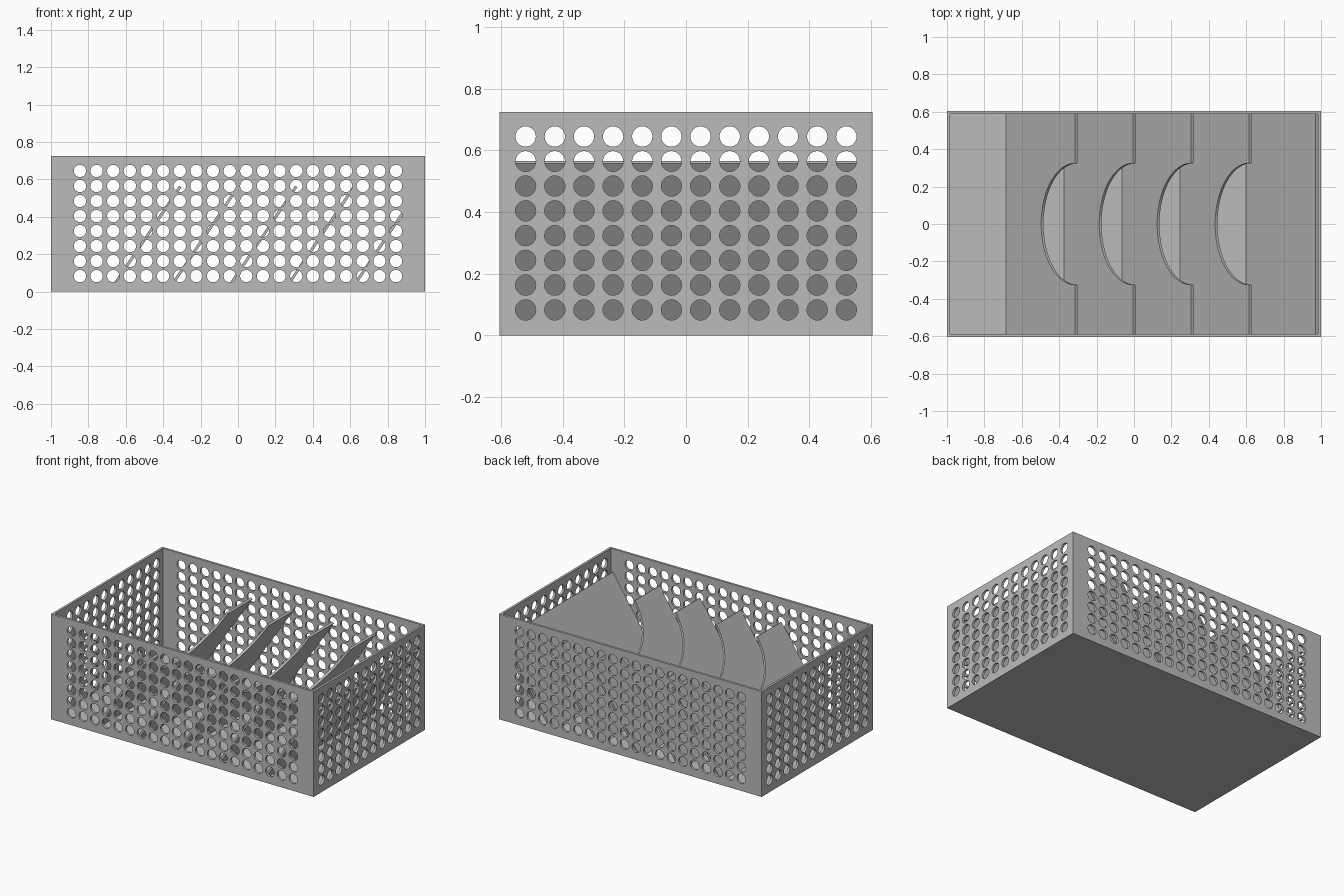
import bpy
from math import cos, sin, pi, atan2, hypot
from mathutils import Matrix

if "Cube" in bpy.data.objects:
    bpy.data.objects.remove(bpy.data.objects["Cube"], do_unlink=True)

LENGTH, DEPTH, HEIGHT, WALL = 2.0, 1.21, 0.725, 0.016
HOLE_R, ROWS = 0.033, 8

grey = bpy.data.materials.new("light grey")
grey.use_nodes = True
COLOUR = (0.5, 0.5, 0.5, 1)
grey.diffuse_color = COLOUR
grey.node_tree.nodes["Principled BSDF"].inputs["Base Color"].default_value = COLOUR


def arc(cx, cy, r, start, end, steps):
    return [(cx + r * cos(start + (end - start) * i / steps),
             cy + r * sin(start + (end - start) * i / steps)) for i in range(steps + 1)]


def rectangle(w, h):
    return [(-w / 2, 0), (w / 2, 0), (w / 2, h), (-w / 2, h)]


def sheet(name, outlines, thickness, matrix):
    """Flat sheet cut from closed outlines; inner outlines become holes."""
    curve = bpy.data.curves.new(name, 'CURVE')
    curve.dimensions = '2D'
    curve.fill_mode = 'BOTH'
    curve.extrude = thickness / 2
    for points in outlines:
        spline = curve.splines.new('POLY')
        spline.points.add(len(points) - 1)
        for p, (x, y) in zip(spline.points, points):
            p.co = (x, y, 0, 1)
        spline.use_cyclic_u = True
    helper = bpy.data.objects.new(name + "_outline", curve)
    bpy.context.collection.objects.link(helper)
    bpy.context.view_layer.update()
    deps = bpy.context.evaluated_depsgraph_get()
    mesh = bpy.data.meshes.new_from_object(helper.evaluated_get(deps))
    bpy.data.objects.remove(helper, do_unlink=True)
    mesh.transform(matrix)
    mesh.materials.clear()
    mesh.materials.append(grey)
    obj = bpy.data.objects.new(name, mesh)
    bpy.context.collection.objects.link(obj)
    bpy.ops.object.select_all(action='DESELECT')
    obj.select_set(True)
    bpy.context.view_layer.objects.active = obj
    bpy.ops.object.shade_smooth_by_angle(angle=pi / 6)
    return obj


def perforated(width, columns, reach):
    """Wall outline with a regular grid of round holes."""
    outlines = [rectangle(width, HEIGHT)]
    for c in range(columns):
        x = -reach + 2 * reach * c / (columns - 1)
        for r in range(ROWS):
            z = 0.083 + 0.0803 * r
            outlines.append(arc(x, z, HOLE_R, 0, 2 * pi, 28)[:-1])
    return outlines


# Perforated walls
upright = Matrix.Rotation(pi / 2, 4, 'X')
quarter = Matrix.Rotation(pi / 2, 4, 'Z')
for name, side in (("front_wall", -1), ("back_wall", 1)):
    place = Matrix.Translation((0, side * (DEPTH - WALL) / 2, 0))
    sheet(name, perforated(LENGTH, 20, 0.845), WALL, place @ upright)
for name, side in (("right_wall", -1), ("left_wall", 1)):
    place = Matrix.Translation((side * (LENGTH - WALL) / 2, 0, 0))
    sheet(name, perforated(DEPTH - 2 * WALL, 12, 0.52), WALL, place @ quarter @ upright)

# Solid floor
sheet("floor", [rectangle(LENGTH - 2 * WALL, DEPTH - 2 * WALL)], WALL,
      Matrix.Translation((0, -DEPTH / 2 + WALL, WALL / 2)))

# Leaning dividers: four with a round finger notch, the last one whole
RUN, RISE, PLATE = 0.37, 0.55, 0.015
slope, plate_len = atan2(RISE, RUN), hypot(RUN, RISE)
half = DEPTH / 2 - WALL
for i, x in enumerate((-0.685, -0.375, -0.065, 0.245, 0.6)):
    notch = arc(plate_len, 0, 0.325, -pi / 2, -3 * pi / 2, 40) if i < 4 else []
    outline = [(0, -half), (plate_len, -half)] + notch + [(plate_len, half), (0, half)]
    lean = (Matrix.Translation((x, 0, WALL)) @ Matrix.Rotation(-slope, 4, 'Y')
            @ Matrix.Translation((0, 0, -PLATE / 2)))
    sheet(f"divider_{i + 1}", [outline], PLATE, lean)
